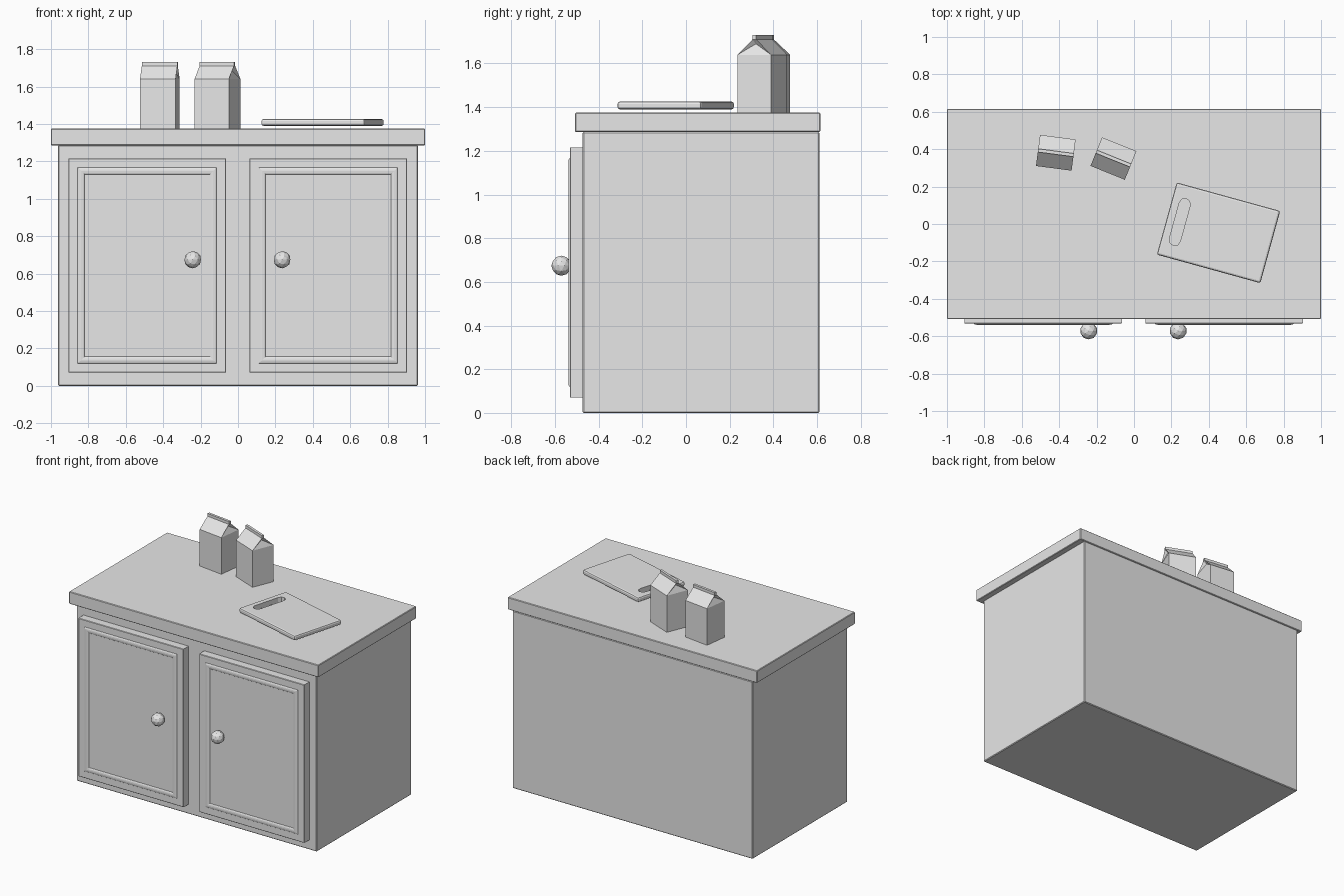
import bpy, bmesh, math
from mathutils import Matrix, Vector

cube = bpy.data.objects.get("Cube")
if cube:
    bpy.data.objects.remove(cube, do_unlink=True)

grey = bpy.data.materials.new("plain_grey")
grey.use_nodes = True
grey.diffuse_color = (0.8, 0.8, 0.8, 1)
grey.node_tree.nodes["Principled BSDF"].inputs["Base Color"].default_value = (0.8, 0.8, 0.8, 1)


def finish(name, bm, matrix=None):
    """Turn a bmesh into a grey object."""
    bmesh.ops.recalc_face_normals(bm, faces=bm.faces)
    mesh = bpy.data.meshes.new(name)
    bm.to_mesh(mesh)
    bm.free()
    mesh.materials.append(grey)
    obj = bpy.data.objects.new(name, mesh)
    bpy.context.collection.objects.link(obj)
    if matrix:
        obj.matrix_world = matrix
    return obj


def box_bmesh(low, high, bevel=0, segments=1):
    low, high = Vector(low), Vector(high)
    bm = bmesh.new()
    size = Matrix.Diagonal((*(high - low), 1))
    bmesh.ops.create_cube(bm, size=1, matrix=Matrix.Translation((low + high) / 2) @ size)
    if bevel:
        bmesh.ops.bevel(bm, geom=bm.edges[:], offset=bevel, segments=segments,
                        profile=0.5, affect='EDGES')
    return bm


def placed(x, y, z, degrees):
    return Matrix.Translation((x, y, z)) @ Matrix.Rotation(math.radians(degrees), 4, 'Z')


# Cabinet body and worktop
TOP = 1.375
finish("cabinet_body", box_bmesh((-0.963, -0.473, 0), (0.963, 0.612, 1.286), 0.005))
finish("worktop", box_bmesh((-1, -0.508, 1.286), (1, 0.615, TOP), 0.004))


# Door with a rounded raised moulding framing its panel
def door(name, x0, x1):
    z0, z1, front = 0.07, 1.216, -0.532
    bm = bmesh.new()
    rings = []
    moulding = [(0.05 + 0.018 * (1 - math.cos(a)), 0.007 * math.sin(a))
                for a in (math.pi * i / 6 for i in range(7))]
    layers = [(0, front + 0.062), (0, front + 0.003), (0.003, front)]
    layers += [(inset, front - rise) for inset, rise in moulding]
    for inset, y in layers:
        a, b, c, d = x0 + inset, x1 - inset, z0 + inset, z1 - inset
        rings.append([bm.verts.new((x, y, z)) for x, z in ((a, c), (b, c), (b, d), (a, d))])
    for near, far in zip(rings, rings[1:]):
        for i in range(4):
            j = (i + 1) % 4
            bm.faces.new((near[i], near[j], far[j], far[i]))
    bm.faces.new(rings[0])
    bm.faces.new(rings[-1])
    return finish(name, bm)


def knob(name, x):
    bm = bmesh.new()
    bmesh.ops.create_icosphere(bm, subdivisions=2, radius=0.046)
    return finish(name, bm, Matrix.Translation((x, -0.571, 0.674)))


door("right_door", -0.907, -0.065)
door("left_door", 0.061, 0.903)
knob("right_knob", -0.242)
knob("left_knob", 0.236)


# Gable-topped carton with a pinched crest and folded-in gable ends
def carton(name, width, depth, matrix):
    w, d, shoulder, neck, crest, thin = width / 2, depth / 2, 0.265, 0.335, 0.355, 0.009
    bm = bmesh.new()
    profile = [(-d, 0), (-d, shoulder), (-thin, neck), (-thin, crest),
               (thin, crest), (thin, neck), (d, shoulder), (d, 0)]
    ends = [[bm.verts.new((s * w, y, z)) for y, z in profile] for s in (-1, 1)]
    for i in range(len(profile)):
        j = (i + 1) % len(profile)
        bm.faces.new((ends[0][i], ends[0][j], ends[1][j], ends[1][i]))
    for s, end in zip((-1, 1), ends):
        fold = bm.verts.new((s * (w - 0.02), 0, neck - 0.02))
        bm.faces.new((end[0], end[1], end[6], end[7]))
        bm.faces.new(end[2:6])
        for a, b in ((1, 2), (2, 5), (5, 6), (6, 1)):
            bm.faces.new((end[a], end[b], fold))
    return finish(name, bm, matrix)


carton("right_carton", 0.192, 0.168, placed(-0.418, 0.381, TOP, -7.5))
carton("left_carton", 0.198, 0.165, placed(-0.11, 0.35, TOP, -22))

# Chopping board with a slotted handle hole
board = finish("chopping_board",
               box_bmesh((-0.287, -0.2, 0), (0.287, 0.2, 0.036), 0.011, 2),
               placed(0.452, -0.047, 1.39, -15.4))

bm = bmesh.new()
outline = []
for side in (1, -1):
    for i in range(5):
        a = math.pi * i / 4
        outline.append(bm.verts.new((-0.215 + side * 0.03 * math.cos(a),
                                     side * (0.1 + 0.03 * math.sin(a)), -0.05)))
base = bm.faces.new(outline)
top = bmesh.ops.extrude_face_region(bm, geom=[base])
bmesh.ops.translate(bm, vec=(0, 0, 0.15),
                    verts=[v for v in top["geom"] if isinstance(v, bmesh.types.BMVert)])
slot = finish("slot_cutter", bm, board.matrix_world.copy())
slot.hide_render = True

cut = board.modifiers.new("slot", 'BOOLEAN')
cut.operation = 'DIFFERENCE'
cut.solver = 'EXACT'
cut.object = slot
bpy.context.view_layer.update()
graph = bpy.context.evaluated_depsgraph_get()
cut_mesh = bpy.data.meshes.new_from_object(board.evaluated_get(graph))
board.modifiers.clear()
board.data = cut_mesh
bpy.data.objects.remove(slot, do_unlink=True)
